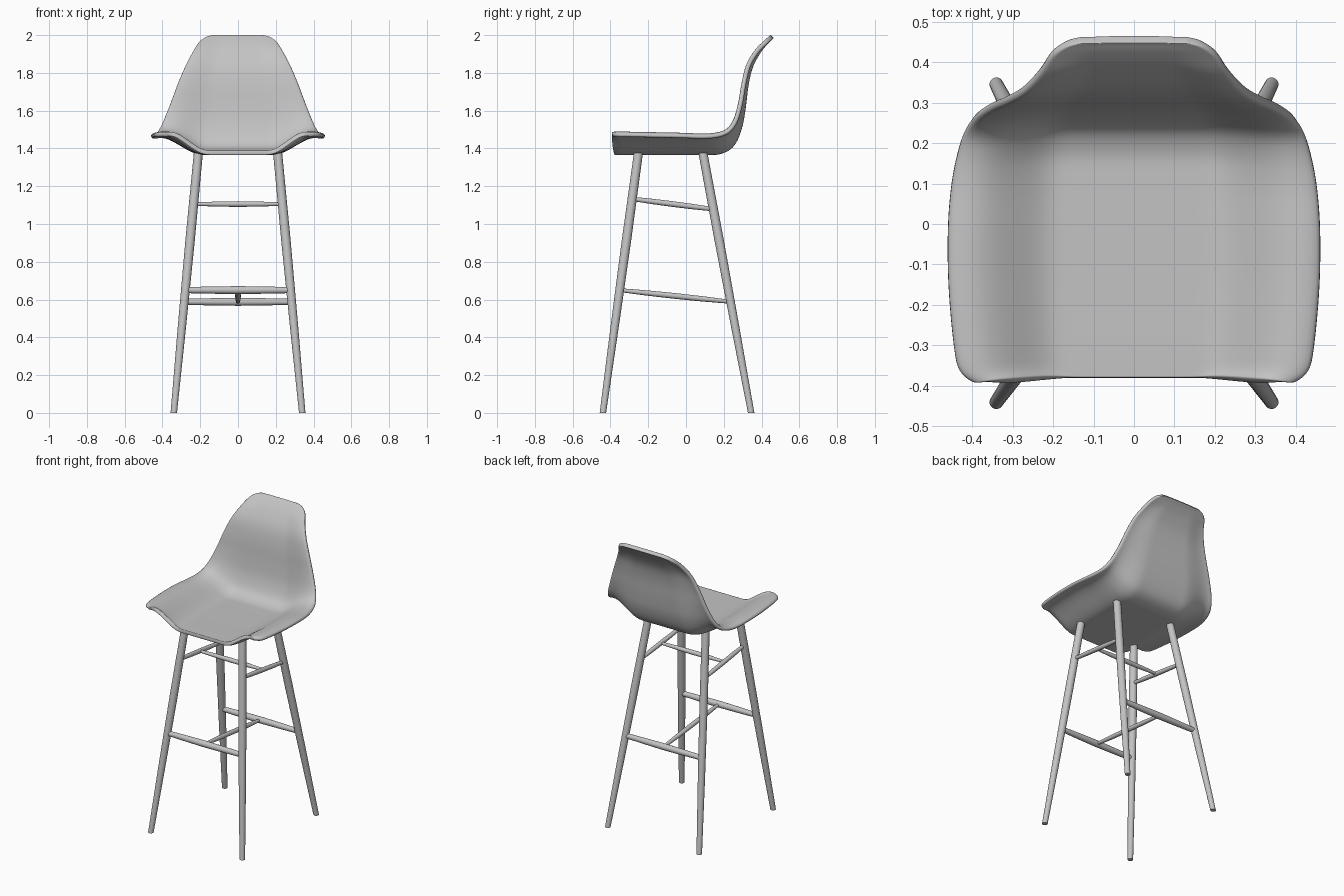
import bpy, bmesh, math
from mathutils import Vector

cube = bpy.data.objects.get("Cube")
if cube:
    bpy.data.objects.remove(cube)

grey = bpy.data.materials.new("plain_grey")
grey.use_nodes = True
grey.diffuse_color = (0.55, 0.55, 0.55, 1)
grey.node_tree.nodes["Principled BSDF"].inputs["Base Color"].default_value = grey.diffuse_color


def finish(name, bm, angle):
    """Turn a bmesh into a smooth-shaded object with the shared material."""
    mesh = bpy.data.meshes.new(name)
    bm.to_mesh(mesh)
    bm.free()
    mesh.materials.append(grey)
    obj = bpy.data.objects.new(name, mesh)
    bpy.context.collection.objects.link(obj)
    bpy.ops.object.select_all(action="DESELECT")
    obj.select_set(True)
    bpy.context.view_layer.objects.active = obj
    bpy.ops.object.shade_smooth_by_angle(angle=math.radians(angle))
    return obj


def rod(name, start, end, radii, level_ends=False, sides=20):
    """Round bar through evenly spaced radii; ends square to the bar or level."""
    start, end = Vector(start), Vector(end)
    axis = Vector((0, 0, 1)) if level_ends else (end - start).normalized()
    turn = axis.to_track_quat("Z", "Y")
    bm = bmesh.new()
    rings = []
    for k, r in enumerate(radii):
        centre = start.lerp(end, k / (len(radii) - 1))
        rings.append([bm.verts.new(centre + turn @ Vector(
            (r * math.cos(math.tau * s / sides), r * math.sin(math.tau * s / sides), 0)))
            for s in range(sides)])
    for low, high in zip(rings, rings[1:]):
        for s in range(sides):
            n = (s + 1) % sides
            bm.faces.new((low[s], low[n], high[n], high[s]))
    bm.faces.new(rings[0][::-1])
    bm.faces.new(rings[-1])
    bmesh.ops.recalc_face_normals(bm, faces=bm.faces)
    return finish(name, bm, 40)


def catmull(a, b, c, d, t):
    return [0.5 * (2 * q + (r - p) * t + (2 * p - 5 * q + 4 * r - s) * t ** 2
                   + (3 * q - p - 3 * r + s) * t ** 3) for p, q, r, s in zip(a, b, c, d)]


# Seat shell stations: centre y, centre z, rim y, rim z, half width
STATIONS = [
    (-.38, 1.378, -.39, 1.478, .395),
    (-.355, 1.378, -.365, 1.478, .43),
    (-.3, 1.378, -.31, 1.478, .445),
    (-.15, 1.377, -.16, 1.475, .459),
    (0, 1.377, -.02, 1.472, .461),
    (.1, 1.377, .09, 1.468, .453),
    (.18, 1.382, .17, 1.475, .438),
    (.245, 1.42, .225, 1.498, .42),
    (.285, 1.51, .262, 1.55, .395),
    (.305, 1.62, .288, 1.64, .358),
    (.32, 1.74, .305, 1.74, .32),
    (.345, 1.84, .33, 1.84, .277),
    (.39, 1.92, .375, 1.915, .235),
    (.43, 1.968, .42, 1.96, .205),
    (.45, 1.987, .445, 1.983, .17),
    (.456, 1.993, .455, 1.992, .13),
]


def rim_blend(u):
    """Flat middle, rising side, slightly drooping lip."""
    t = min(max((abs(u) - 0.4) / 0.5, 0), 1)
    lip = max(abs(u) - 0.9, 0)
    return t * t * (3 - 2 * t) - 10 * lip * lip


def seat_shell(steps=4, columns=36):
    rows = []
    last = len(STATIONS) - 1
    for i in range(last):
        quad = [STATIONS[min(max(i + k, 0), last)] for k in (-1, 0, 1, 2)]
        rows += [catmull(*quad, s / steps) for s in range(steps)]
    rows.append(STATIONS[-1])
    bm = bmesh.new()
    grid = []
    for cy, cz, ry, rz, half in rows:
        line = []
        for j in range(columns + 1):
            u = 2 * j / columns - 1
            f = rim_blend(u)
            line.append(bm.verts.new((half * u, cy + (ry - cy) * f, cz + (rz - cz) * f)))
        grid.append(line)
    for a, b in zip(grid, grid[1:]):
        for j in range(columns):
            bm.faces.new((a[j], a[j + 1], b[j + 1], b[j]))
    shell = finish("seat_shell", bm, 60)
    solid = shell.modifiers.new("thickness", "SOLIDIFY")
    solid.thickness = 0.024
    solid.offset = 0
    smooth = shell.modifiers.new("rounded_rim", "SUBSURF")
    smooth.levels = smooth.render_levels = 1


seat_shell()

# Splayed, tapered legs
TOP = 1.375
FRONT = (Vector((.34, -.44, 0)), Vector((.21, -.252, TOP)))
BACK = (Vector((.34, .345, 0)), Vector((.21, .09, TOP)))


def on_leg(leg, z, side=1):
    p = leg[0].lerp(leg[1], z / TOP)
    return Vector((p.x * side, p.y, p.z))


for side, label in ((1, "left"), (-1, "right")):
    for leg, place in ((FRONT, "front"), (BACK, "back")):
        rod(f"{place}_{label}_leg", on_leg(leg, 0, side), on_leg(leg, TOP, side),
            (.017, .022, .025, .024), level_ends=True)
    # Upper side rails
    rod(f"upper_{label}_rail", on_leg(FRONT, 1.133, side), on_leg(BACK, 1.078, side),
        (.011, .014, .015, .014, .011))

# Upper cross bar between the side rails
mid = (on_leg(FRONT, 1.133) + on_leg(BACK, 1.078)) / 2
rod("upper_cross_bar", mid, (-mid.x, mid.y, mid.z), (.009, .013, .015, .013, .009))

# Lower foot rails and the bar joining them
for leg, z, place in ((FRONT, .65, "front"), (BACK, .588, "back")):
    rod(f"lower_{place}_rail", on_leg(leg, z), on_leg(leg, z, -1),
        (.016, .019, .021, .019, .016))
a, b = on_leg(FRONT, .65), on_leg(BACK, .588)
rod("lower_centre_bar", (0, a.y, a.z), (0, b.y, b.z), (.01, .014, .015, .014, .01))
